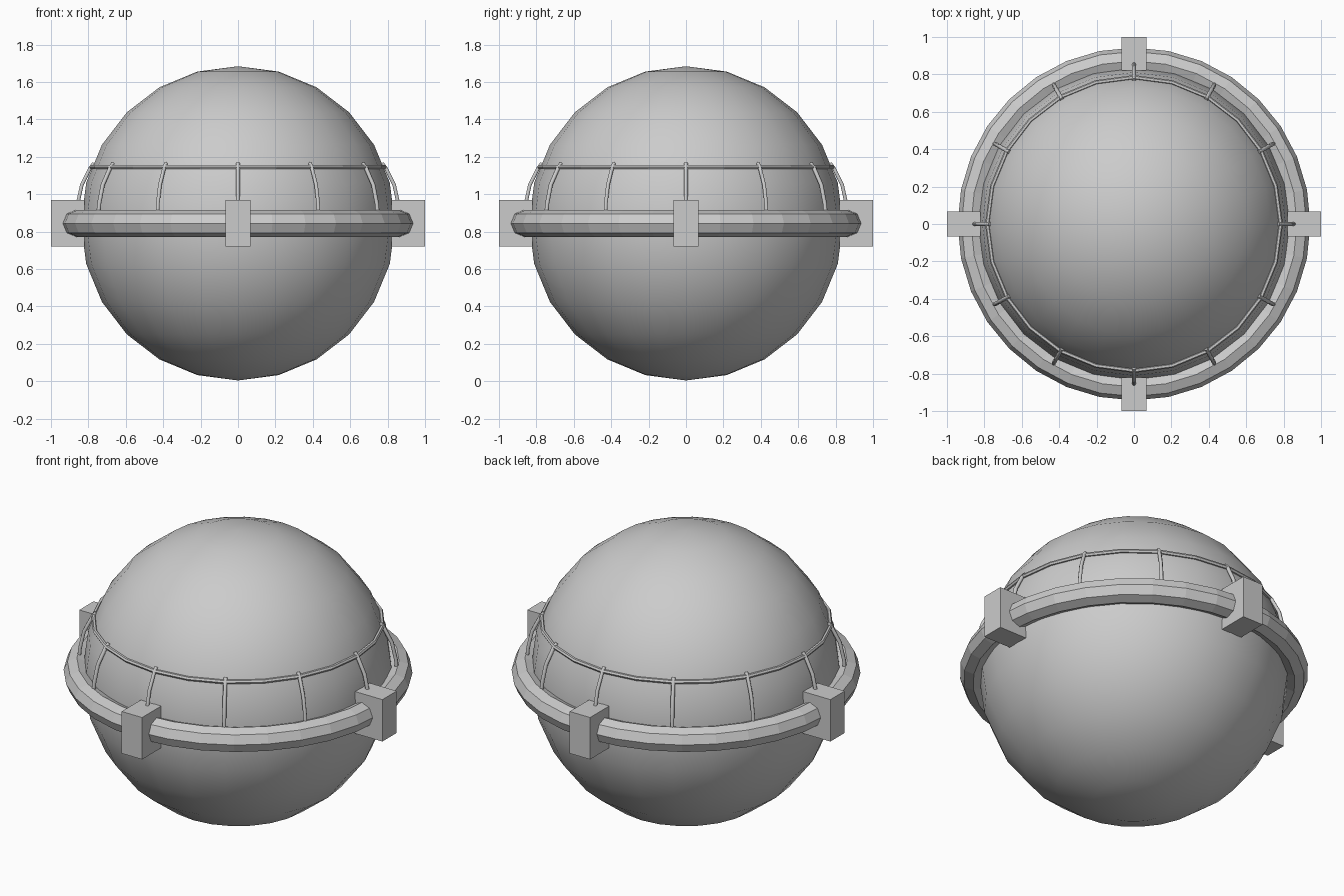
import bpy, math
from mathutils import Matrix

cube = bpy.data.objects.get("Cube")
if cube:
    bpy.data.objects.remove(cube)

MID = 0.844      # height of the equator
BALL = 0.84      # radius of the globe

grey = bpy.data.materials.new("light grey")
grey.use_nodes = True
grey.diffuse_color = (0.6, 0.6, 0.6, 1)
grey.node_tree.nodes["Principled BSDF"].inputs["Base Color"].default_value = (0.6, 0.6, 0.6, 1)


def finish(name, smooth=False):
    ob = bpy.context.object
    ob.name = name
    ob.data.materials.append(grey)
    if smooth:
        bpy.ops.object.shade_smooth()
    return ob


# Globe
bpy.ops.mesh.primitive_uv_sphere_add(segments=24, ring_count=12, radius=BALL, location=(0, 0, MID))
finish("globe", smooth=True)

# Thick faceted belt around the equator
bpy.ops.mesh.primitive_torus_add(major_segments=32, minor_segments=8, major_radius=0.871,
                                 minor_radius=0.072, location=(0, 0, MID))
finish("belt_ring")

# Thin rail above the belt
bpy.ops.mesh.primitive_torus_add(major_segments=24, minor_segments=6, major_radius=0.784,
                                 minor_radius=0.012, location=(0, 0, 1.145))
finish("upper_rail")

# Four blocks clamped on the belt
for i, side in enumerate(("left", "back", "right", "front")):
    a = i * math.pi / 2
    bpy.ops.mesh.primitive_cube_add(size=1, location=(0.91 * math.cos(a), 0.91 * math.sin(a), MID),
                                    rotation=(0, 0, a))
    block = finish("clamp_block_" + side)
    block.scale = (0.18, 0.135, 0.25)

# Curved ribs from the belt to the rail
path = [(0.865, 0.86), (0.857, 0.95), (0.835, 1.05), (0.79, 1.14), (0.77, 1.165)]
for i in range(12):
    curve = bpy.data.curves.new("rib", "CURVE")
    curve.dimensions = "3D"
    curve.bevel_depth = 0.011
    curve.bevel_resolution = 1
    curve.use_fill_caps = True
    line = curve.splines.new("POLY")
    line.points.add(len(path) - 1)
    for point, (r, z) in zip(line.points, path):
        point.co = (r, 0, z, 1)
    curve.materials.append(grey)
    rib = bpy.data.objects.new("rib_%d" % (i + 1), curve)
    rib.matrix_world = Matrix.Rotation(i * math.pi / 6, 4, "Z")
    bpy.context.collection.objects.link(rib)
